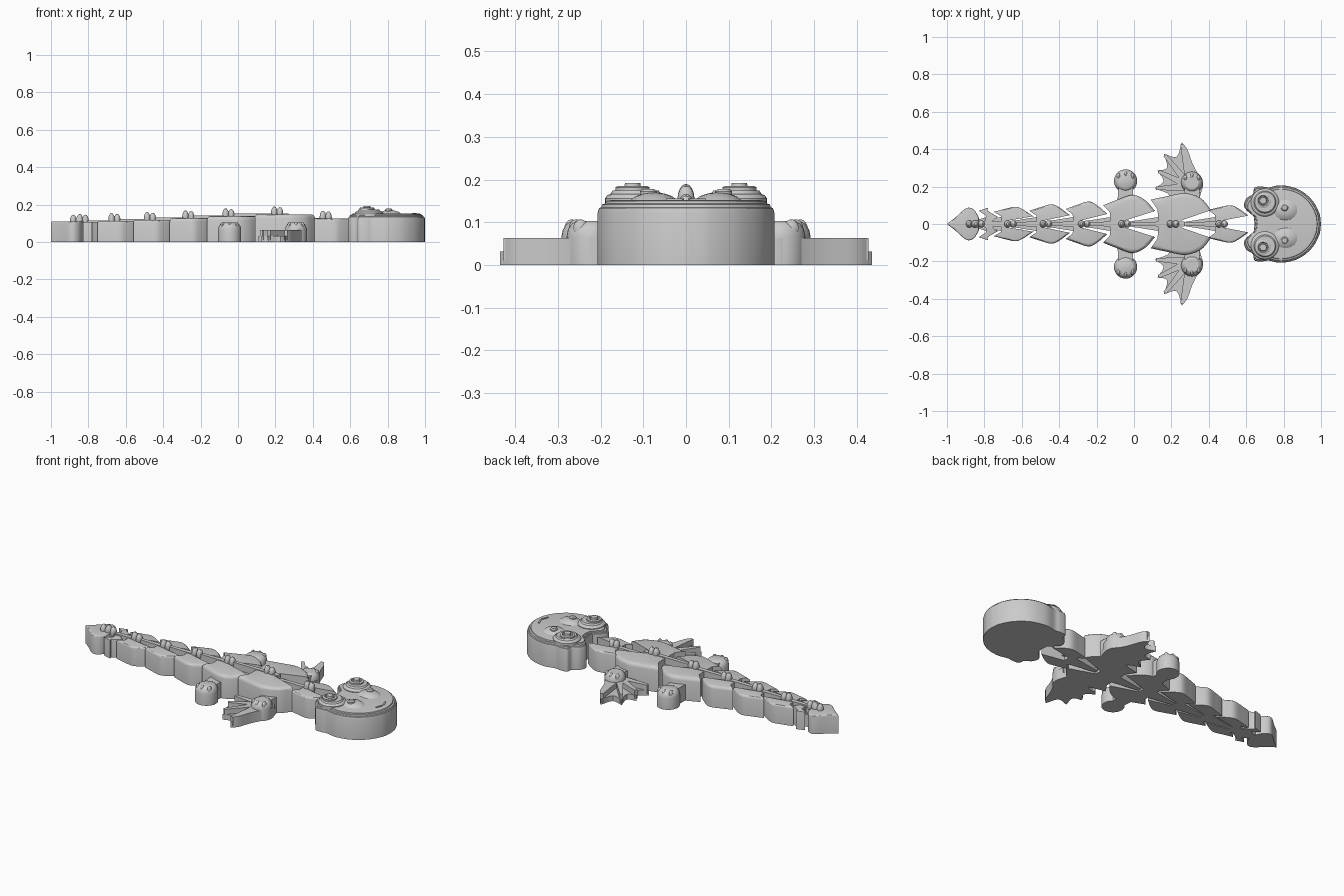
import bpy, bmesh, math
from mathutils import Vector

cube = bpy.data.objects.get("Cube")
if cube:
    bpy.data.objects.remove(cube, do_unlink=True)

grey = bpy.data.materials.new("plain_grey")
grey.use_nodes = True
grey.diffuse_color = (0.6, 0.6, 0.6, 1)
grey.node_tree.nodes["Principled BSDF"].inputs["Base Color"].default_value = (0.6, 0.6, 0.6, 1)
parts = []


def finish(name, bm):
    bmesh.ops.recalc_face_normals(bm, faces=bm.faces)
    mesh = bpy.data.meshes.new(name)
    bm.to_mesh(mesh)
    bm.free()
    mesh.materials.append(grey)
    obj = bpy.data.objects.new(name, mesh)
    bpy.context.collection.objects.link(obj)
    parts.append(obj)
    return obj


def curve(pts, n=6):
    """Smooth open curve through the points."""
    p = [Vector(q) for q in pts]
    p = [2 * p[0] - p[1]] + p + [2 * p[-1] - p[-2]]
    out = []
    for a, b, c, d in zip(p, p[1:], p[2:], p[3:]):
        for i in range(n):
            t = i / n
            out.append(0.5 * (2 * b + (c - a) * t + (2 * a - 5 * b + 4 * c - d) * t * t
                              + (3 * b - a - 3 * c + d) * t ** 3))
    return [(v.x, v.y) for v in out] + [tuple(pts[-1])]


def mirrored(half):
    """Close a half outline across the x axis."""
    return list(half) + [(x, -y) for x, y in reversed(half) if y > 1e-5]


def prism(name, outline, z0, z1, round_off=0, outer_only=False):
    """Upright slab whose upper rim can be rounded."""
    bm = bmesh.new()
    base = bm.faces.new([bm.verts.new((x, y, z0)) for x, y in outline])
    up = bmesh.ops.extrude_face_region(bm, geom=[base])["geom"]
    for v in up:
        if isinstance(v, bmesh.types.BMVert):
            v.co.z = z1
    bmesh.ops.recalc_face_normals(bm, faces=bm.faces)
    if round_off:
        rim = []
        for e in bm.edges:
            if all(abs(v.co.z - z1) < 1e-5 for v in e.verts):
                wall = min(e.link_faces, key=lambda f: abs(f.normal.z))
                if not outer_only or wall.normal.y * wall.calc_center_median().y > 0.01:
                    rim.append(e)
        bmesh.ops.bevel(bm, geom=rim, offset=round_off, segments=3, profile=0.5,
                        affect='EDGES', clamp_overlap=True)
    return finish(name, bm)


def rings(name, outline, centre, levels):
    """Stack of scaled outlines: (scale, height)."""
    bm = bmesh.new()
    cx, cy = centre
    loops = [[bm.verts.new((cx + (x - cx) * s, cy + (y - cy) * s, z)) for x, y in outline]
             for s, z in levels]
    n = len(outline)
    for a, b in zip(loops, loops[1:]):
        for i in range(n):
            bm.faces.new((a[i], a[(i + 1) % n], b[(i + 1) % n], b[i]))
    bm.faces.new(loops[0][::-1])
    bm.faces.new(loops[-1])
    return finish(name, bm)


def circle(cx, cy, r, n=28):
    return [(cx + r * math.cos(math.tau * i / n), cy + r * math.sin(math.tau * i / n))
            for i in range(n)]


def blob(name, pos, size):
    bm = bmesh.new()
    bmesh.ops.create_uvsphere(bm, u_segments=14, v_segments=8, radius=1)
    bmesh.ops.scale(bm, vec=size, verts=bm.verts)
    bmesh.ops.translate(bm, vec=pos, verts=bm.verts)
    return finish(name, bm)


def bar(name, a, b, w0, w1, z0, z1):
    a, b = Vector(a), Vector(b)
    d = (b - a).normalized()
    s = Vector((-d.y, d.x))
    return prism(name, [tuple(q) for q in (a - s * w0, b - s * w1, b + s * w1, a + s * w0)], z0, z1)


def spine_bump(name, x, z):
    for k, dx in enumerate((-0.016, 0.014)):
        blob(f"{name}_bump_{k + 1}", (x + dx, 0, z), (0.018, 0.02, 0.036 - 0.004 * k))


# Jointed body segments: name, back x, front x, back width, full width, height, bump x
segments = [
    ("tail_1", -0.83, -0.75, 0.07, 0.085, 0.108, -0.83),
    ("tail_2", -0.75, -0.56, 0.065, 0.092, 0.112, -0.66),
    ("tail_3", -0.56, -0.365, 0.07, 0.105, 0.118, -0.47),
    ("tail_4", -0.365, -0.165, 0.08, 0.12, 0.127, -0.265),
    ("hip", -0.165, 0.09, 0.10, 0.155, 0.138, -0.05),
    ("chest", 0.09, 0.39, 0.13, 0.165, 0.148, 0.21),
    ("neck", 0.395, 0.59, 0.075, 0.10, 0.125, 0.47),
]
for name, x0, x1, wl, w, h, bx in segments:
    length = x1 - x0
    side = curve([(x0, wl), (x0 + 0.3 * length, 0.45 * wl + 0.55 * w), (x0 + 0.62 * length, w),
                  (x1 - 0.03, 0.82 * w), (x1 + 0.022, 0.45 * w)])
    notch = min(0.14, 0.6 * length)
    back = [(x0 + 0.038, 0.045), (x0 + 0.036, 0.5 * wl + 0.012)]
    prism(name + "_segment", mirrored([(x0 + 0.038, 0)] + back + side + [(x1 - notch, 0.018), (x1 - notch, 0)]),
          0, h, 0.022, True)
    # Wedge tongue reaching back into the notch behind
    reach = 0.05 if name == "tail_1" else 0.13
    prism(name + "_tongue", mirrored([(x0 - reach, 0.01), (x0 + 0.045, 0.038)]), 0, h - 0.035)
    bar(name + "_ridge", (x0 - reach, 0), (x1 - notch + 0.02, 0), 0.01, 0.014, 0.02, h + 0.004)
    spine_bump(name, bx, h + 0.006)

# Tail tip
prism("tail_tip", mirrored(curve([(-1, 0), (-0.955, 0.035), (-0.895, 0.085), (-0.855, 0.075), (-0.83, 0.035)])),
      0, 0.11, 0.018)
spine_bump("tail_tip", -0.865, 0.11)

# Head
head = mirrored([(0.645, 0)] + curve([(0.64, 0.04), (0.59, 0.09), (0.6, 0.135), (0.635, 0.16), (0.645, 0.195),
                                      (0.685, 0.2), (0.72, 0.196), (0.79, 0.207), (0.88, 0.185), (0.95, 0.13),
                                      (0.99, 0.06), (1.0, 0)], 5))
rings("head", head, (0.79, 0), [(1, 0), (1, 0.122), (0.985, 0.133), (0.96, 0.135), (0.95, 0.142),
                                (0.91, 0.144), (0.9, 0.15), (0.84, 0.152)])
for i, (y, turn) in enumerate(((0.03, 0.5), (-0.03, -0.5))):
    # Curved mouth made from two short lips
    bar(f"mouth_{i}", (0.95, y * 0.2), (0.935, y * 1.5), 0.005, 0.004, 0.12, 0.156)

for s, label in ((1, "left"), (-1, "right")):
    # Eyes, eye mounds, nostrils
    rings(label + "_eye_mound", circle(0.7, s * 0.115, 0.075), (0.7, s * 0.125),
          [(1, 0.12), (1, 0.156), (0.9, 0.164), (0.8, 0.166), (0.72, 0.174)])
    rings(label + "_eye", circle(0.69, s * 0.125, 0.04), (0.69, s * 0.125),
          [(1, 0.15), (1, 0.182), (0.85, 0.185), (0.7, 0.185), (0.62, 0.178), (0.5, 0.178), (0.45, 0.192)])
    blob(label + "_snout_mound", (0.81, s * 0.075, 0.14), (0.07, 0.06, 0.03))
    rings(label + "_nostril", circle(0.805, s * 0.088, 0.02, 16), (0.805, s * 0.088),
          [(1, 0.15), (1, 0.172), (0.7, 0.178)])

    # Feet with claws
    for foot, x, y, r in (("hind", -0.045, 0.23, 0.062), ("front", 0.31, 0.222, 0.058)):
        tag = f"{label}_{foot}"
        rings(tag + "_foot", circle(x, s * y, r), (x, s * y),
              [(1, 0), (1, 0.066), (0.94, 0.083), (0.8, 0.096), (0.6, 0.103)])
        bar(tag + "_leg", (x, s * 0.1), (x, s * y), 0.045, 0.036, 0, 0.095)
        for dx in (-0.6, 0, 0.6):
            blob(tag + "_claw", (x + dx * r, s * (y + 0.6 * r * (1 - 0.5 * abs(dx))), 0.085),
                 (0.011, 0.018, 0.022))

    # Wing membrane with scalloped edge and raised ribs
    tips = [(0.11, 0.19), (0.125, 0.285), (0.16, 0.375), (0.255, 0.435)]
    root = Vector((0.3, 0.2))
    edge = []
    for a, b in zip(tips, tips[1:]):
        mid = (Vector(a) + Vector(b)) / 2
        mid += (root - mid) * 0.22
        edge += curve([a, tuple(mid), b], 4)[:-1]
    lead = curve([(0.255, 0.435), (0.285, 0.4), (0.31, 0.33), (0.335, 0.28), (0.37, 0.22), (0.35, 0.14)], 3)
    wing = [(0.2, 0.13), (0.18, 0.165)] + edge + lead
    prism(label + "_wing", [(x, s * y) for x, y in wing], 0, 0.032)
    for x, y in tips:
        tip = root + (Vector((x, y)) - root) * 0.96
        bar(label + "_wing_rib", (root.x, s * root.y), (tip.x, s * tip.y), 0.022, 0.009, 0.01, 0.063)
    edge_rib = lead[:-1] + [(0.29, 0.17), (0.285, 0.3)]
    prism(label + "_wing_arm", [(x, s * y) for x, y in edge_rib[1:]], 0.01, 0.063)

# Shading
bpy.ops.object.select_all(action='DESELECT')
for obj in parts:
    obj.select_set(True)
bpy.context.view_layer.objects.active = parts[0]
bpy.ops.object.shade_smooth_by_angle(angle=math.radians(30))
